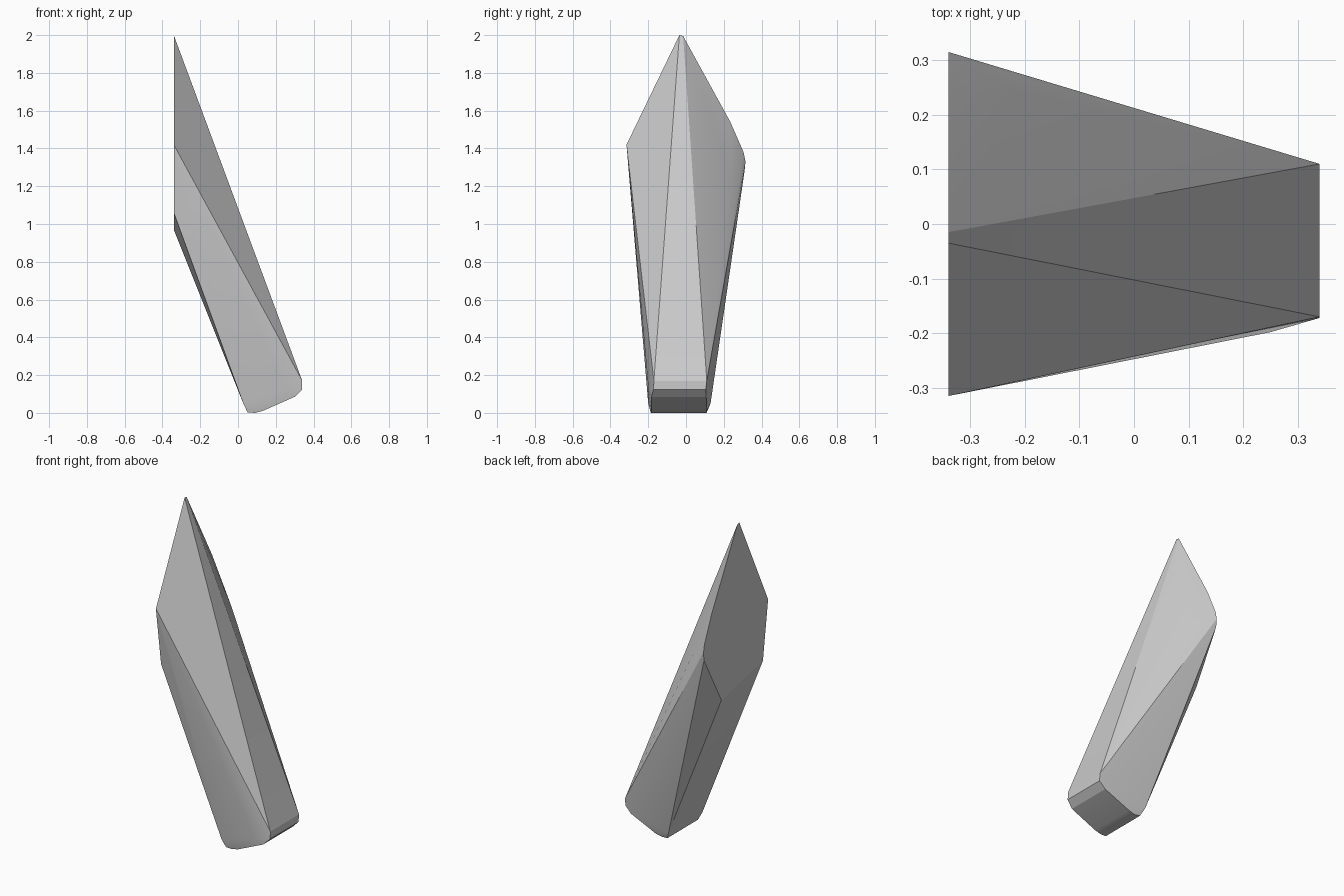
import bpy, bmesh, math

if "Cube" in bpy.data.objects:
    bpy.data.objects.remove(bpy.data.objects["Cube"])

# flat cut face on the left side, as a (y, z) profile
cut_face = [(-0.035, 2.0), (-0.015, 1.995), (0.235, 1.54), (0.305, 1.38),
            (0.315, 1.33), (0.31, 1.28), (0.14, 0.97), (-0.265, 1.06),
            (-0.31, 1.38), (-0.315, 1.42)]
points = [(-0.34, y, z) for y, z in cut_face]

# small chipped facet on the back upper side
points += [(-0.21, 0.24, 1.25), (-0.21, 0.18, 1.35), (-0.19, 0.14, 1.37)]

# blunt foot: rows of (x, z, front y, back y)
foot = [(0.34, 0.17, -0.17, 0.11), (0.34, 0.125, -0.172, 0.105),
        (0.30, 0.085, -0.183, 0.107), (0.25, 0.12, -0.198, 0.115),
        (0.13, 0.01, -0.183, 0.11), (0.09, 0.0, -0.183, 0.107),
        (0.05, 0.003, -0.187, 0.11), (0.028, 0.05, -0.2, 0.13)]
for x, z, front, back in foot:
    points += [(x, front, z), (x, back, z)]

# wrap the shard around its outline
bm = bmesh.new()
for p in points:
    bm.verts.new(p)
res = bmesh.ops.convex_hull(bm, input=bm.verts)
bmesh.ops.delete(bm, geom=[v for v in bm.verts if not v.link_faces], context='VERTS')
bmesh.ops.dissolve_limit(bm, angle_limit=math.radians(1),
                         verts=bm.verts, edges=bm.edges)
bmesh.ops.recalc_face_normals(bm, faces=bm.faces)
mesh = bpy.data.meshes.new("stone_shard")
bm.to_mesh(mesh)
bm.free()
shard = bpy.data.objects.new("stone_shard", mesh)
bpy.context.collection.objects.link(shard)

# soft facets, crisp edges
bpy.context.view_layer.objects.active = shard
shard.select_set(True)
bpy.ops.object.shade_smooth_by_angle(angle=math.radians(20))
